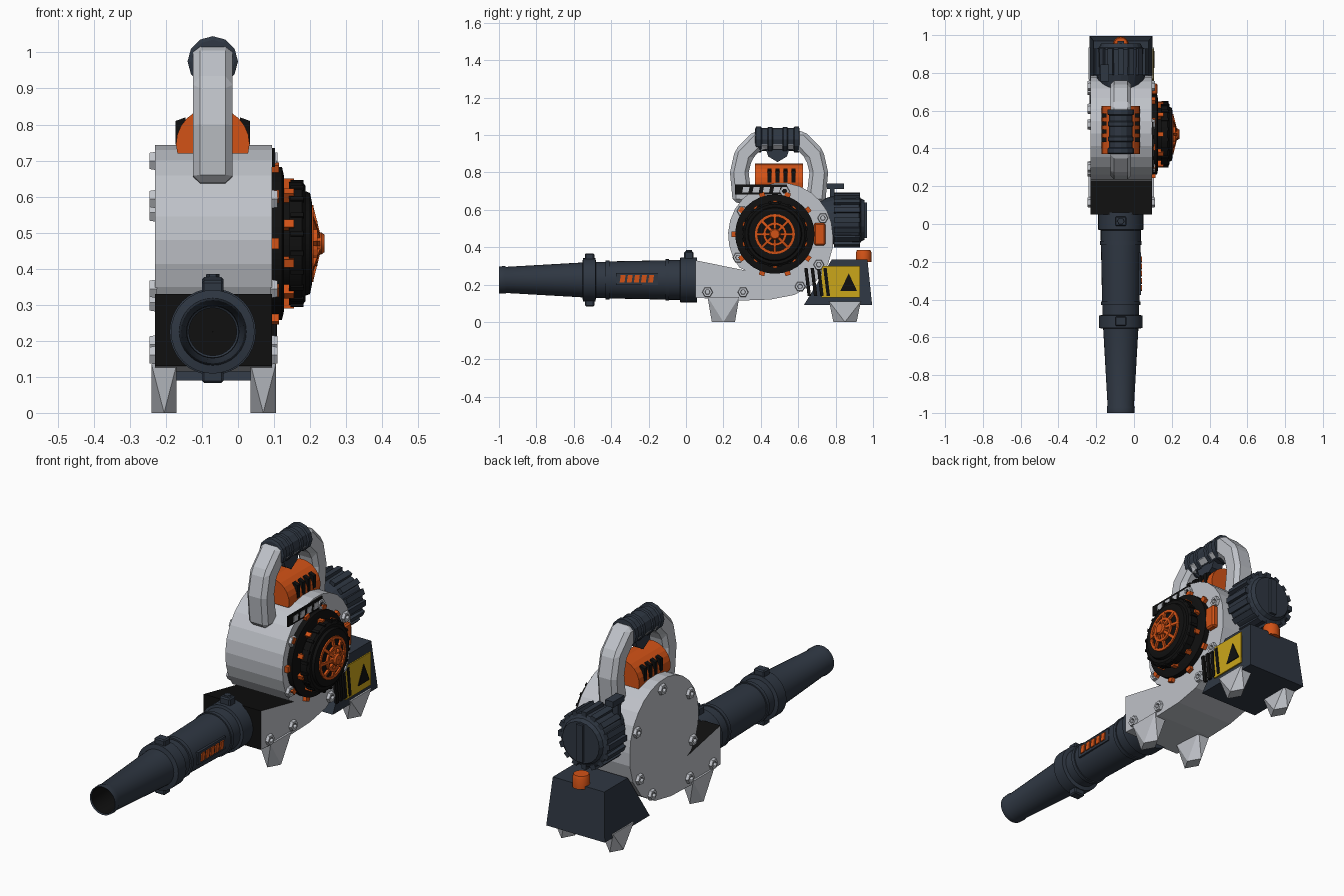
import bpy, bmesh, math
from mathutils import Matrix, Vector

cube = bpy.data.objects.get("Cube")
if cube:
    bpy.data.objects.remove(cube)


def material(name, rgb):
    m = bpy.data.materials.new(name)
    m.use_nodes = True
    m.diffuse_color = (*rgb, 1)
    m.node_tree.nodes["Principled BSDF"].inputs["Base Color"].default_value = (*rgb, 1)
    return m


GREY = material("light_grey", (0.52, 0.54, 0.58))
NAVY = material("dark_slate", (0.028, 0.038, 0.055))
BLACK = material("black", (0.005, 0.005, 0.005))
ORANGE = material("orange", (0.65, 0.085, 0.008))
YELLOW = material("yellow", (0.6, 0.38, 0.01))
CX = -0.07                      # centre plane of the body
TUBE = Vector((CX, 0, 0.225))   # tube axis
FAN = Vector((0, 0.475, 0.47))  # starter cover axis
ENGINE = Vector((CX, 0, 0.545))


def finish(name, bm, *mats, smooth=False):
    bmesh.ops.recalc_face_normals(bm, faces=bm.faces[:])
    me = bpy.data.meshes.new(name)
    bm.to_mesh(me)
    bm.free()
    for m in mats:
        me.materials.append(m)
    if smooth:
        me.shade_smooth()
        me.set_sharp_from_angle(angle=math.radians(35))
    ob = bpy.data.objects.new(name, me)
    bpy.context.scene.collection.objects.link(ob)
    return ob


def place(u, v, w, axis):
    """Profile point (u, v) at depth w along the axis."""
    return {"x": (w, u, v), "y": (u, w, v), "z": (u, v, w)}[axis]


def loft(name, low, high, a, b, mat, axis="x"):
    bm = bmesh.new()
    lo = [bm.verts.new(place(*p, a, axis)) for p in low]
    hi = [bm.verts.new(place(*p, b, axis)) for p in high]
    bm.faces.new(lo)
    bm.faces.new(hi)
    for i in range(len(lo)):
        j = (i + 1) % len(lo)
        bm.faces.new((lo[i], lo[j], hi[j], hi[i]))
    return finish(name, bm, mat)


def prism(name, pts, a, b, mat, axis="x"):
    return loft(name, pts, pts, a, b, mat, axis)


def rect(u0, u1, v0, v1):
    return [(u0, v0), (u1, v0), (u1, v1), (u0, v1)]


def box(name, x, y, z, mat):
    return prism(name, rect(*y, *z), *x, mat)


def arc(cu, cv, r, a0, a1, n):
    angles = [math.radians(a0 + (a1 - a0) * i / n) for i in range(n + 1)]
    return [(cu + r * math.cos(t), cv + r * math.sin(t)) for t in angles]


def lathe(name, pts, centre, axis, mat, sides=32, smooth=True):
    """Turn (radius, position) points around an axis through centre."""
    bm = bmesh.new()
    rings = []
    for r, w in pts:
        circle = arc(0, 0, max(r, 0.0005), 0, 360 - 360 / sides, sides - 1)
        rings.append([bm.verts.new(Vector(place(*p, w, axis)) + centre) for p in circle])
    for lo, hi in zip(rings, rings[1:]):
        for i in range(sides):
            j = (i + 1) % sides
            bm.faces.new((lo[i], lo[j], hi[j], hi[i]))
    return finish(name, bm, mat, smooth=smooth)


def array_round(ob, n, centre, axis, phase=0):
    """Repeat an object's mesh n times around an axis."""
    bm = bmesh.new()
    for i in range(n):
        rot = Matrix.Rotation(math.radians(phase) + i * math.tau / n, 4, axis.upper())
        start = len(bm.verts)
        bm.from_mesh(ob.data)
        bm.verts.ensure_lookup_table()
        bmesh.ops.rotate(bm, verts=bm.verts[start:], cent=centre, matrix=rot.to_3x3())
    bm.to_mesh(ob.data)
    bm.free()


def bevel(ob, width, segments=1):
    m = ob.modifiers.new("bevel", "BEVEL")
    m.width, m.segments = width, segments


# Fan housing: round top, spiral underside and outlet duct
outline = [(0.05, 0.33), (0.05, 0.13), (0.3, 0.115), (0.45, 0.12), (0.58, 0.145),
           (0.69, 0.21), (0.76, 0.31), (0.785, 0.4)]
outline += arc(0.505, 0.465, 0.28, 0, 218, 16) + [(0.32, 0.275)]
housing = prism("fan_housing", outline, -0.23, 0.095, GREY)
housing.data.materials.append(BLACK)
for f in housing.data.polygons:
    duct_top = f.normal.z > 0.8 and f.center.z < 0.4
    if duct_top or f.normal.y < -0.9 and f.center.y < 0.1:
        f.material_index = 1

# Hexagonal bolts on both side plates
rim = arc(0.505, 0.45, 0.25, -35, 205, 4)
for side, x0, x1 in (("right", 0.09, 0.11), ("left", -0.245, -0.225)):
    for i, (y, z) in enumerate(rim + [(0.115, 0.16), (0.305, 0.16), (0.61, 0.19)]):
        tip = x1 if side == "right" else x0
        base = x0 if side == "right" else x1
        lathe(f"{side}_bolt_{i}", [(0.03, base), (0.026, tip), (0.014, tip), (0.012, base)],
              Vector((0, y, z)), "x", GREY, 6, False)

# Blower tube with hollow tip, collars and tabs
lathe("nozzle_tube", [(0.066, -0.995), (0.072, -1), (0.074, -0.97), (0.07, -0.96), (0.094, -0.54)],
      TUBE, "y", NAVY)
lathe("nozzle_bore", [(0.066, -0.995), (0.08, -0.55), (0, -0.55)], TUBE, "y", BLACK)
lathe("front_collar", [(0.09, -0.555), (0.116, -0.55), (0.116, -0.485), (0.095, -0.48)],
      TUBE, "y", NAVY)
lathe("rear_tube", [(0.097, -0.49), (0.097, -0.43), (0.105, -0.43), (0.105, -0.41), (0.099, -0.41),
                    (0.105, -0.11), (0.111, -0.11), (0.111, -0.09), (0.106, -0.09), (0.107, 0)],
      TUBE, "y", NAVY)
lathe("rear_collar", [(0.1, -0.035), (0.12, -0.03), (0.12, 0.06), (0, 0.06)], TUBE, "y", NAVY)
for name, y, z in (("front_top_tab", -0.515, 0.345), ("front_bottom_tab", -0.515, 0.105),
                   ("rear_top_tab", 0.015, 0.355)):
    bevel(box(name, (CX - 0.03, CX + 0.03), (y - 0.025, y + 0.025), (z - 0.022, z + 0.022), NAVY), 0.006)
lathe("rear_tab_bolt", [(0.02, 0.37), (0.018, 0.385), (0, 0.385)], Vector((CX, 0.015, 0)), "z", NAVY, 6, False)

# Slanted orange vents on the tube
box("vent_frame", (0, 0.036), (-0.375, -0.15), (0.198, 0.262), NAVY)
for i in range(5):
    y = -0.355 + i * 0.038
    prism(f"tube_vent_{i}", [(y, 0.21), (y + 0.026, 0.21), (y + 0.032, 0.25), (y + 0.006, 0.25)],
          0.034, 0.042, ORANGE)

# Fuel tank with sloping front, cap and feet
tank = loft("fuel_tank", rect(-0.235, 0.098, 0.63, 0.995), rect(-0.215, 0.078, 0.78, 0.97),
            0.09, 0.335, NAVY, "z")
lathe("fuel_cap", [(0, 0.32), (0.042, 0.32), (0.042, 0.37), (0.036, 0.385), (0, 0.385)],
      Vector((CX, 0.95, 0)), "z", ORANGE, 16)
for label, y, top in (("front", 0.2, 0.135), ("rear", 0.85, 0.11)):
    for side, x in (("right", 0.07), ("left", -0.205)):
        diamond = [(x - 0.035, y), (x, y - 0.062), (x + 0.035, y), (x, y + 0.062)]
        bm = bmesh.new()
        pts = [(*p, 0) for p in diamond] + [(*p, top) for p in rect(x - 0.035, x + 0.035, y - 0.085, y + 0.085)]
        bmesh.ops.convex_hull(bm, input=[bm.verts.new(p) for p in pts])
        finish(f"{label}_{side}_foot", bm, GREY)

# Warning plate with triangle and slanted stripes
box("warning_plate", (0.097, 0.104), (0.725, 0.93), (0.13, 0.3), YELLOW)
prism("warning_triangle", [(0.825, 0.165), (0.915, 0.165), (0.87, 0.26)], 0.104, 0.108, BLACK)
for i in range(4):
    y = 0.632 + i * 0.034
    prism(f"warning_stripe_{i}", [(y + 0.018, 0.14), (y + 0.036, 0.14), (y + 0.018, 0.29), (y, 0.29)],
          0.095, 0.107, BLACK)

# Ribbed engine drum with grip bar and lever
lathe("engine_drum", [(0, 0.72), (0.11, 0.72), (0.13, 0.79), (0.135, 0.925), (0.115, 0.935),
                      (0.105, 0.955), (0, 0.955)], ENGINE, "y", NAVY, 20, False)
ribs = box("engine_ribs", (CX - 0.014, CX + 0.014), (0.79, 0.93), (0.655, 0.692), NAVY)
array_round(ribs, 16, ENGINE, "y")
box("engine_grip_bar", (CX - 0.018, CX + 0.018), (0.94, 0.968), (0.45, 0.64), NAVY)
box("lever_post", (-0.17, -0.14), (0.77, 0.795), (0.62, 0.735), NAVY)
box("lever_arm", (-0.178, -0.132), (0.755, 0.845), (0.71, 0.74), NAVY)

# Orange top cover with black slots
prism("top_cover", [(-0.168, 0.72)] + arc(CX, 0.745, 0.102, 180, 0, 12) + [(0.028, 0.72)],
      0.37, 0.625, ORANGE, "y")
for side, s in (("right", 1), ("left", -1)):
    for i in range(4):
        y = 0.435 + i * 0.043
        slot = [(CX + s * u, v) for u, v in ((0.085, 0.745), (0.103, 0.745), (0.103, 0.81), (0.075, 0.82))]
        prism(f"{side}_cover_slot_{i}", slot, y, y + 0.022, BLACK, "y")

# Carrying handle with grip and trigger
half = [(0.25, 0.64), (0.235, 0.8), (0.262, 0.92), (0.36, 1.02)]
inner = [(0.405, 0.925), (0.352, 0.87), (0.335, 0.8), (0.355, 0.63)]
mirror = lambda pts: [(0.995 - y, z) for y, z in reversed(pts)]
bevel(prism("handle", half + mirror(half) + mirror(inner) + inner, CX - 0.055, CX + 0.055, GREY), 0.02)
lathe("handle_grip", [(0, 0.368), (0.06, 0.37), (0.07, 0.375), (0.07, 0.4), (0.062, 0.405),
                      (0.062, 0.435), (0.068, 0.44), (0.068, 0.46), (0.062, 0.465), (0.062, 0.515),
                      (0.068, 0.52), (0.068, 0.54), (0.062, 0.545), (0.062, 0.575), (0.07, 0.58),
                      (0.07, 0.605), (0, 0.61)], Vector((CX, 0, 0.975)), "y", NAVY, 12, False)
prism("trigger", [(0.425, 0.93), (0.44, 0.885), (0.49, 0.855), (0.54, 0.885), (0.555, 0.93)],
      CX - 0.03, CX + 0.03, NAVY)

# Gauge strip on the side plate
box("gauge_strip", (0.095, 0.103), (0.262, 0.54), (0.682, 0.735), BLACK)
for i in range(4):
    y = 0.3 + i * 0.055
    prism(f"gauge_window_{i}", [(y, 0.692), (y + 0.034, 0.692), (y + 0.04, 0.722), (y + 0.006, 0.722)],
          0.103, 0.106, GREY)

# Round starter cover in steps, with orange clips
lathe("starter_cover", [(0, 0.09), (0.212, 0.09), (0.212, 0.122), (0.19, 0.127), (0.15, 0.127),
                        (0.15, 0.142), (0.172, 0.142), (0.172, 0.178), (0.16, 0.187), (0.145, 0.187),
                        (0.14, 0.2), (0.115, 0.205), (0.1, 0.2), (0, 0.2)], FAN, "x", BLACK)
clips = box("outer_clips", (0.093, 0.114), (0.46, 0.49), (0.665, 0.702), ORANGE)
array_round(clips, 10, FAN, "x", 18)
pegs = box("inner_clips", (0.122, 0.155), (0.464, 0.486), (0.61, 0.65), ORANGE)
array_round(pegs, 10, FAN, "x")
teeth = box("cover_teeth", (0.145, 0.182), (0.468, 0.482), (0.63, 0.647), BLACK)
array_round(teeth, 20, FAN, "x", 9)

# Orange grille: hub, two rings and eight spokes
lathe("grille_hub", [(0.03, 0.2), (0.03, 0.232), (0.024, 0.24), (0, 0.24)], FAN, "x", ORANGE, 12)
for name, r, x in (("grille_outer_ring", 0.1, 0.203), ("grille_inner_ring", 0.056, 0.215)):
    ring = [(r - 0.007, x - 0.006), (r + 0.007, x - 0.006), (r + 0.007, x + 0.006), (r - 0.007, x + 0.006)]
    lathe(name, ring + ring[:1], FAN, "x", ORANGE, 24, False)
spokes = prism("grille_spokes", [(0.215, 0.485), (0.198, 0.577), (0.208, 0.577), (0.231, 0.485)],
               0.468, 0.482, ORANGE, "y")
array_round(spokes, 8, FAN, "x")

# Orange latch beside the cover
bevel(box("side_latch", (0.09, 0.125), (0.685, 0.745), (0.41, 0.53), ORANGE), 0.008)
